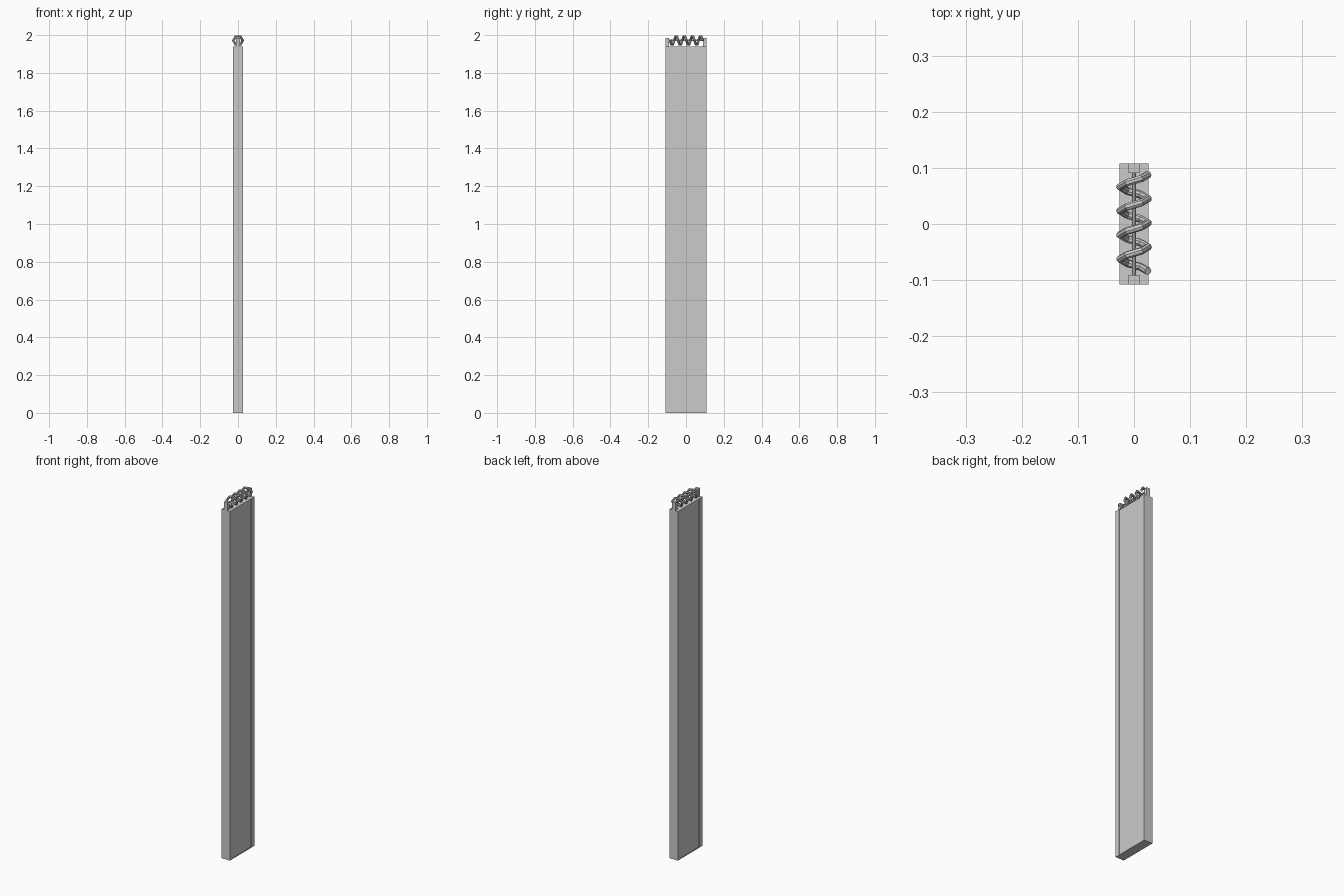
import bpy, math
from mathutils import Matrix

if "Cube" in bpy.data.objects:
    bpy.data.objects.remove(bpy.data.objects["Cube"])


def mesh_obj(name, verts, faces):
    me = bpy.data.meshes.new(name)
    me.from_pydata(verts, [], faces)
    me.update()
    ob = bpy.data.objects.new(name, me)
    bpy.context.collection.objects.link(ob)
    return ob


def prism(name, profile, z0, z1):
    n = len(profile)
    verts = [(x, y, z) for z in (z0, z1) for x, y in profile]
    faces = [tuple(range(n))[::-1], tuple(range(n, 2 * n))]
    faces += [(i, (i + 1) % n, n + (i + 1) % n, n + i) for i in range(n)]
    return mesh_obj(name, verts, faces)


def rect(hx, hy, cy=0.0):
    return [(-hx, cy - hy), (hx, cy - hy), (hx, cy + hy), (-hx, cy + hy)]


HX, HY, TOP = 0.026, 0.108, 1.94
IY, IX = 0.082, 0.0235      # shallow recessed panel on both broad sides

# Tall body with recessed broad faces, closed by thin end plates
half = [(HX, -HY), (HX, -IY), (IX, -IY), (IX, IY), (HX, IY), (HX, HY)]
prism("body", half + [(-x, -y) for x, y in half], 0.004, TOP - 0.004)
prism("bottom_plate", rect(HX, HY), 0.0, 0.004)
prism("top_plate", rect(HX, HY), TOP - 0.004, TOP)

# Two posts carrying the rod
for s, label in ((-1, "front"), (1, "back")):
    prism(label + "_post", rect(0.01, 0.0085, s * 0.0995), TOP, 1.985)

# Thin rod along y
CZ = 1.9715
sides = [(0.004 * math.cos(math.tau * i / 8), 0.004 * math.sin(math.tau * i / 8))
         for i in range(8)]
rod = prism("rod", sides, -0.095, 0.095)
rod.data.transform(Matrix.Translation((0, 0, CZ)) @ Matrix.Rotation(math.pi / 2, 4, 'X'))

# Coil: six straight steps per turn, four turns
R, STEPS, TURNS, PITCH = 0.025, 6, 4, 0.043
cu = bpy.data.curves.new("coil", 'CURVE')
cu.dimensions = '3D'
cu.bevel_depth = 0.0068
cu.bevel_resolution = 2
cu.use_fill_caps = True
sp = cu.splines.new('POLY')
sp.points.add(STEPS * TURNS)
for i, p in enumerate(sp.points):
    a = math.tau * i / STEPS
    p.co = (R * math.cos(a), -0.084 + PITCH * i / STEPS, CZ - R * math.sin(a), 1)
coil = bpy.data.objects.new("coil", cu)
bpy.context.collection.objects.link(coil)

# Turn the coil into flat-shaded mesh
bpy.context.view_layer.objects.active = coil
coil.select_set(True)
bpy.ops.object.convert(target='MESH')
bpy.ops.object.shade_flat()
